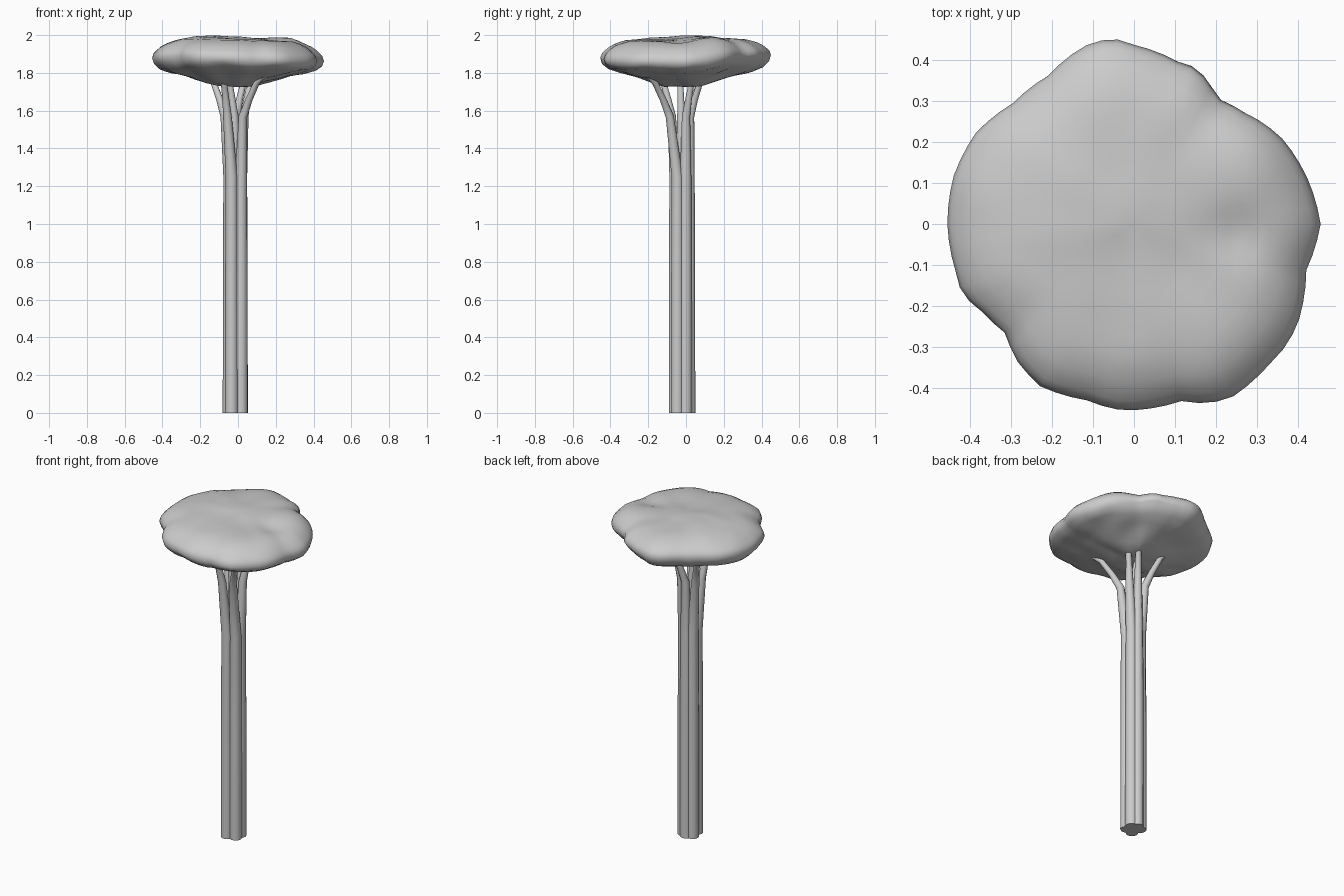
import bpy, bmesh, math
from mathutils import Vector, noise

if "Cube" in bpy.data.objects:
    bpy.data.objects.remove(bpy.data.objects["Cube"])


def lookup(table, x):
    """Piecewise-linear lookup in a list of (key, value) pairs."""
    for (a, va), (b, vb) in zip(table, table[1:]):
        if a <= x <= b:
            return va + (vb - va) * (x - a) / (b - a)
    return table[-1][1]


def bump(x, y, cx, cy, size):
    return math.exp(-((x - cx) ** 2 + (y - cy) ** 2) / size ** 2)


# Trunk: bundled stems that splay into branches under the crown
def stem(name, base, fork, tip, r=0.035):
    cu = bpy.data.curves.new(name, 'CURVE')
    cu.dimensions = '3D'
    cu.bevel_depth = r
    cu.bevel_resolution = 3
    cu.use_fill_caps = True
    b, f, t = Vector(base), Vector(fork), Vector(tip)
    path = [((b.x, b.y, 0), 1), ((b.x, b.y, 0.7), 0.97), ((b.x, b.y, 1.25), 0.9),
            ((f.x, f.y, 1.57), 0.65), ((*f.lerp(t, 0.45), 1.66), 0.52),
            ((t.x, t.y, 1.75), 0.46), ((*(t + (t - f) * 0.75), 1.81), 0.38)]
    sp = cu.splines.new('POLY')
    sp.points.add(len(path) - 1)
    for p, (co, rad) in zip(sp.points, path):
        p.co = (*co, 1)
        p.radius = rad
    ob = bpy.data.objects.new(name, cu)
    bpy.context.collection.objects.link(ob)
    bpy.ops.object.select_all(action='DESELECT')
    ob.select_set(True)
    bpy.context.view_layer.objects.active = ob
    bpy.ops.object.convert(target='MESH')
    bpy.ops.object.shade_smooth_by_angle(angle=math.radians(50))


stems = [((0.016, -0.046), (0.026, -0.086), (0.10, -0.165)),
         ((-0.046, 0.0), (-0.07, 0.01), (-0.13, 0.075)),
         ((-0.034, -0.058), (-0.056, -0.075), (-0.075, -0.12)),
         ((0.017, -0.002), (0.033, 0.0), (0.065, 0.03)),
         ((-0.012, 0.016), (-0.01, 0.022), (0.03, 0.075)),
         ((-0.016, -0.025), (-0.02, -0.025), (-0.045, -0.03))]
for i, s in enumerate(stems):
    stem(f"trunk_stem_{i + 1}", *s)

# Crown: lumpy flattened disc with an irregular outline
outline = [(0, .455), (15, .437), (30, .417), (38, .40), (45, .383), (56, .368), (62, .39), (68, .41),
           (75, .41), (90, .437), (97, .457), (106, .45), (120, .418), (135, .417), (150, .445),
           (165, .455), (180, .455), (195, .45), (202, .453), (210, .428), (220, .412), (230, .44),
           (240, .457), (255, .445), (264, .454), (270, .454), (285, .447), (293, .475), (300, .485),
           (315, .475), (322, .475), (330, .465), (345, .435), (360, .455)]
under = [(0, 1.728), (0.25, 1.738), (0.4, 1.758), (0.6, 1.782), (0.8, 1.804),
         (0.92, 1.825), (0.98, 1.855), (1, 1.885)]
upper = [(0, 1.982), (0.5, 1.98), (0.7, 1.973), (0.83, 1.957), (0.92, 1.935),
         (0.98, 1.91), (1, 1.885)]
levels = [0.12, 0.25, 0.38, 0.5, 0.6, 0.7, 0.78, 0.85, 0.91, 0.95, 0.98]
SEG = 72


def crown_point(t, deg, top):
    a = math.radians(deg)
    r = lookup(outline, deg) * t
    x, y = r * math.cos(a), r * math.sin(a)
    z = lookup(upper if top else under, t)
    n = noise.noise(Vector((x * 8, y * 8, 3.0 if top else 8.0)))
    z += n * (0.008 if top else 0.022) * (1 - 0.6 * t)
    rim = t ** 3
    z += rim * 0.018 * abs(math.sin(a)) - rim * 0.006
    # crown edge droops towards the front right
    z -= 0.026 * t ** 4 * max(0, math.cos(a - math.radians(315))) * (1 if top else 0.5 + 0.5 * t ** 20)
    if top:
        z += 0.018 * bump(x, y, -0.15, 0.02, 0.17)
        z += 0.016 * bump(x, y, 0.28, 0.16, 0.11)
        z -= 0.02 * bump(x, y, 0.25, -0.03, 0.07)
        z -= 0.012 * bump(x, y, 0.10, -0.14, 0.11)
    else:
        z -= 0.018 * bump(x, y, -0.06, -0.13, 0.11)
        z += 0.022 * bump(x, y, 0.2, 0.33, 0.16)
    return (x, y, min(z, 1.999))


bm = bmesh.new()
angles = [360 * i / SEG for i in range(SEG)]
rings = [[bm.verts.new(crown_point(t, d, False)) for d in angles] for t in levels]
rings.append([bm.verts.new(crown_point(1, d, True)) for d in angles])
rings += [[bm.verts.new(crown_point(t, d, True)) for d in angles] for t in reversed(levels)]
for lo, hi in zip(rings, rings[1:]):
    for i in range(SEG):
        j = (i + 1) % SEG
        bm.faces.new((lo[i], lo[j], hi[j], hi[i]))
for ring, top in ((rings[0], False), (rings[-1], True)):
    c = bm.verts.new(crown_point(0, 0, top))
    for i in range(SEG):
        bm.faces.new((c, ring[i], ring[(i + 1) % SEG]))
bmesh.ops.recalc_face_normals(bm, faces=bm.faces)
me = bpy.data.meshes.new("crown")
bm.to_mesh(me)
bm.free()
crown = bpy.data.objects.new("crown", me)
bpy.context.collection.objects.link(crown)
for p in me.polygons:
    p.use_smooth = True
